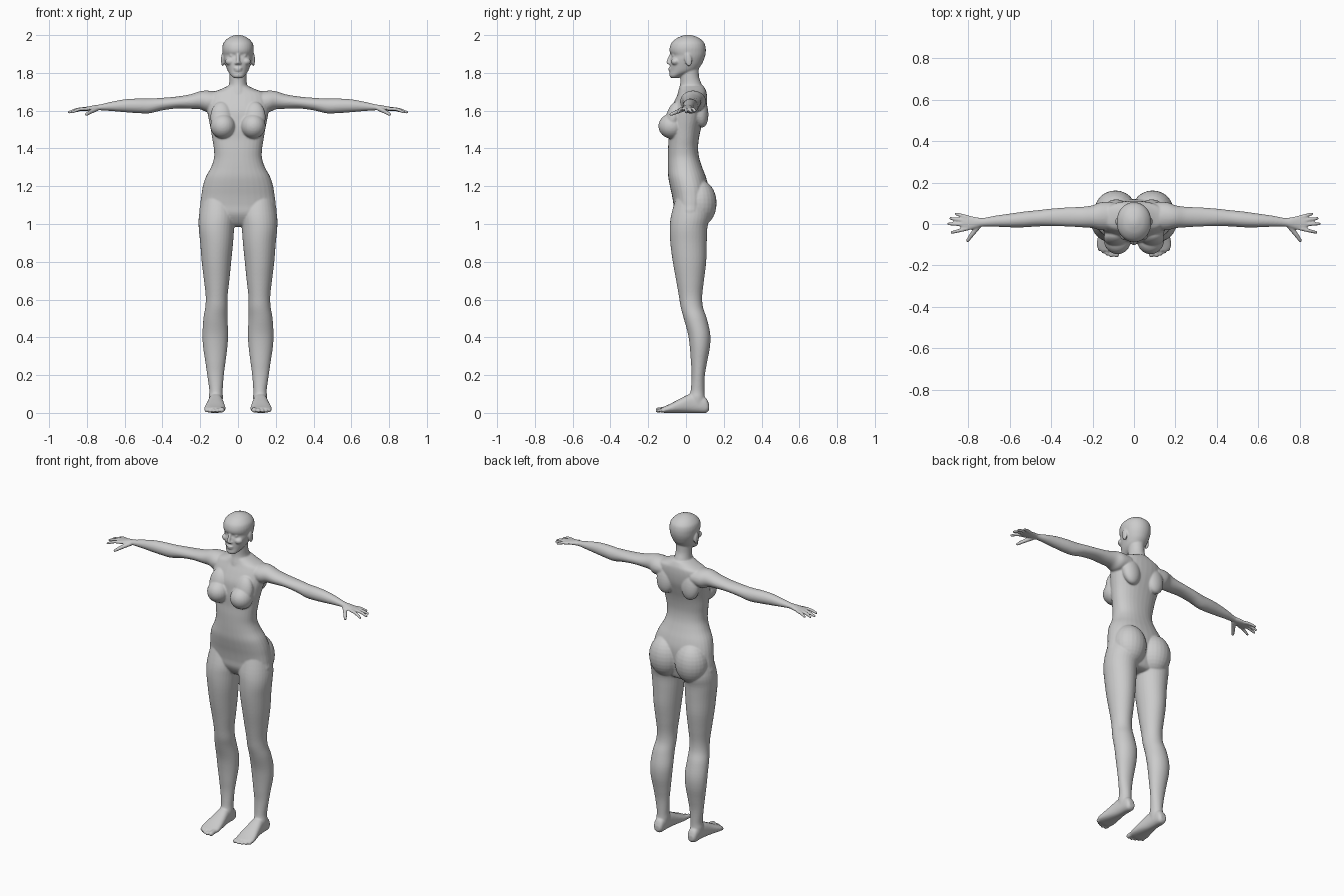
import bpy, bmesh, math
from mathutils import Matrix, Vector

bm = bmesh.new()
N = 32


def skin(rings):
    """Bridge rings of points into a closed skin."""
    vs = [[bm.verts.new(p) for p in r] for r in rings]
    for a, b in zip(vs, vs[1:]):
        n = len(a)
        for i in range(n):
            bm.faces.new((a[i], a[(i + 1) % n], b[(i + 1) % n], b[i]))
    bm.faces.new(vs[0][::-1])
    bm.faces.new(vs[-1])


def spline(rows, sub=4):
    """Catmull-Rom through rows of numbers."""
    out = []
    for i in range(len(rows) - 1):
        p = [rows[max(0, min(len(rows) - 1, i + k))] for k in (-1, 0, 1, 2)]
        for s in range(sub):
            t = s / sub
            out.append([b + 0.5 * t * (c - a + t * (2 * a - 5 * b + 4 * c - d + t * (3 * (b - c) + d - a)))
                        for a, b, c, d in zip(*p)])
    return out + [list(rows[-1])]


def loft(axis, rows, power=2.0):
    """Rows: position on axis, then min/max of the other two axes."""
    rings = []
    for t, a0, a1, b0, b1 in spline(rows):
        ring = []
        for k in range(N):
            w = 2 * math.pi * k / N
            c, s = math.cos(w), math.sin(w)
            a = (a0 + a1) / 2 + (a1 - a0) / 2 * math.copysign(abs(c) ** (2 / power), c)
            b = (b0 + b1) / 2 + (b1 - b0) / 2 * math.copysign(abs(s) ** (2 / power), s)
            ring.append({'x': (t, a, b), 'y': (a, t, b), 'z': (a, b, t)}[axis])
        rings.append(ring)
    skin(rings)


def tube(pts):
    """Rounded tube through (x, y, z, radius) points."""
    rows = spline(pts)
    tip = (Vector(pts[-1][:3]) - Vector(pts[-2][:3])).normalized()
    r = pts[-1][3]
    for f, g in ((0.5, 0.85), (0.85, 0.5)):
        rows.append([*(Vector(pts[-1][:3]) + tip * r * f), r * g])
    rot = tip.to_track_quat('Z', 'Y')
    skin([[Vector(p[:3]) + rot @ Vector((math.cos(w), math.sin(w), 0)) * p[3]
           for w in [2 * math.pi * k / 12 for k in range(12)]] for p in rows])


def ball(c, r, tilt=0.0):
    m = Matrix.Translation(c) @ Matrix.Rotation(tilt, 4, 'X') @ Matrix.Diagonal((*r, 1))
    bmesh.ops.create_uvsphere(bm, u_segments=24, v_segments=16, radius=1, matrix=m)


# --- paired parts, one side ---
# leg
loft('z', [(1.15, .03, .185, -.05, .1), (1.05, .012, .206, -.078, .125), (.98, .02, .208, -.086, .113),
           (.9, .026, .2, -.083, .11), (.8, .036, .192, -.07, .107), (.7, .046, .18, -.052, .095),
           (.62, .055, .171, -.038, .086), (.56, .056, .173, -.028, .09), (.5, .056, .183, -.012, .11),
           (.42, .052, .188, .01, .128), (.35, .056, .185, .02, .127), (.27, .066, .173, .026, .112),
           (.2, .075, .163, .03, .1), (.12, .081, .152, .025, .097), (.08, .08, .155, .015, .1),
           (.03, .085, .15, .01, .11)])
# foot and toes
loft('y', [(.122, .1, .135, .015, .045), (.105, .088, .147, 0, .08), (.06, .084, .152, 0, .1),
           (.02, .08, .157, 0, .1), (-.03, .072, .167, 0, .076), (-.08, .066, .178, 0, .05),
           (-.11, .068, .178, 0, .036), (-.13, .075, .165, .003, .028)], 2.4)
for x, y, r in ((.085, -.148, .014), (.109, -.151, .0105), (.129, -.144, .01), (.148, -.134, .0095), (.166, -.12, .009)):
    tube([(x, -.09, .02, r), (x, -.12, .018, r), (x, y, r + .001, r)])
# arm and palm
loft('x', [(.1, -.03, .105, 1.6, 1.7), (.16, -.03, .105, 1.592, 1.706), (.2, -.02, .09, 1.607, 1.703),
           (.25, -.016, .083, 1.61, 1.687), (.32, -.012, .08, 1.612, 1.675), (.4, -.01, .074, 1.602, 1.668),
           (.47, -.012, .066, 1.586, 1.664), (.53, -.016, .06, 1.587, 1.664), (.6, -.016, .05, 1.592, 1.66),
           (.67, -.013, .04, 1.598, 1.647), (.73, -.012, .029, 1.602, 1.633), (.76, -.019, .033, 1.601, 1.629),
           (.8, -.031, .041, 1.599, 1.621), (.825, -.03, .04, 1.599, 1.618), (.835, -.02, .03, 1.602, 1.614)])
# fingers and thumb
for y0, x1, y1, z1 in ((.032, .86, .049, 1.597), (.014, .886, .027, 1.594), (-.004, .896, .001, 1.591), (-.021, .88, -.041, 1.591)):
    tube([(.8, y0, 1.609, .01), ((.8 + x1) / 2, (y0 + y1) / 2, 1.607, .0092), (x1, y1, z1, .0075)])
tube([(.745, -.006, 1.61, .012), (.778, -.045, 1.595, .0115), (.803, -.08, 1.58, .0085)])
# breast, buttock, shoulder blade
ball((.08, -.076, 1.518), (.066, .07, .066))
ball((.088, -.066, 1.565), (.058, .04, .085), -.25)
ball((.09, .068, 1.11), (.1, .094, .125))
ball((.085, .075, 1.6), (.06, .042, .09), .15)
# eye, cheek, nostril, ear
ball((.032, -.0625, 1.892), (.014, .012, .009))
ball((.042, -.055, 1.86), (.026, .024, .02))
ball((.01, -.087, 1.851), (.008, .01, .007))
ball((.081, .012, 1.87), (.009, .019, .036), .15)

# --- mirror to the other side ---
dup = bmesh.ops.duplicate(bm, geom=bm.verts[:] + bm.edges[:] + bm.faces[:])['geom']
bmesh.ops.scale(bm, vec=(-1, 1, 1), verts=[g for g in dup if isinstance(g, bmesh.types.BMVert)])

# --- centre parts ---
# torso
torso = [(.985, .05, 0, .06), (1.0, .12, -.03, .09), (1.05, .2, -.06, .105), (1.1, .2, -.066, .115),
         (1.15, .194, -.074, .12), (1.2, .186, -.085, .118), (1.25, .17, -.094, .105), (1.3, .143, -.096, .086),
         (1.35, .127, -.096, .07), (1.4, .128, -.095, .064), (1.45, .136, -.092, .068), (1.5, .144, -.093, .078),
         (1.55, .154, -.09, .093), (1.6, .163, -.083, .107), (1.65, .165, -.062, .112), (1.69, .15, -.042, .11),
         (1.71, .1, -.035, .104), (1.73, .055, -.03, .093)]
loft('z', [(z, -w, w, f, b) for z, w, f, b in torso], 2.25)
# neck
neck = [(1.66, .08, -.05, .105), (1.7, .062, -.042, .1), (1.74, .048, -.031, .083), (1.78, .045, -.03, .069), (1.84, .046, -.03, .068)]
loft('z', [(z, -w, w, f, b) for z, w, f, b in neck])
# head
head = [(1.773, .022, -.08, -.04), (1.785, .036, -.087, -.02), (1.81, .054, -.085, .05), (1.84, .066, -.085, .08),
        (1.87, .075, -.083, .095), (1.892, .079, -.077, .102), (1.912, .082, -.086, .105), (1.935, .083, -.086, .104),
        (1.96, .076, -.076, .096), (1.983, .054, -.05, .072), (1.996, .028, -.02, .042), (2.001, .01, 0, .02)]
loft('z', [(z, -w, w, f, b) for z, w, f, b in head], 2.1)
# nose and lips
tube([(0, -.076, 1.905, .007), (0, -.087, 1.878, .009), (0, -.094, 1.856, .0105)])
ball((0, -.083, 1.824), (.022, .011, .006))
ball((0, -.082, 1.813), (.019, .011, .006))

bmesh.ops.recalc_face_normals(bm, faces=bm.faces[:])
mesh = bpy.data.meshes.new("body")
bm.to_mesh(mesh)
bm.free()
body = bpy.data.objects.new("body", mesh)
bpy.context.collection.objects.link(body)

# fuse the overlapping parts into one smooth skin
rem = body.modifiers.new("fuse", 'REMESH')
rem.mode = 'VOXEL'
rem.voxel_size = 0.0048
rem.use_smooth_shade = True
smo = body.modifiers.new("soften", 'SMOOTH')
smo.factor = 0.5
smo.iterations = 4
